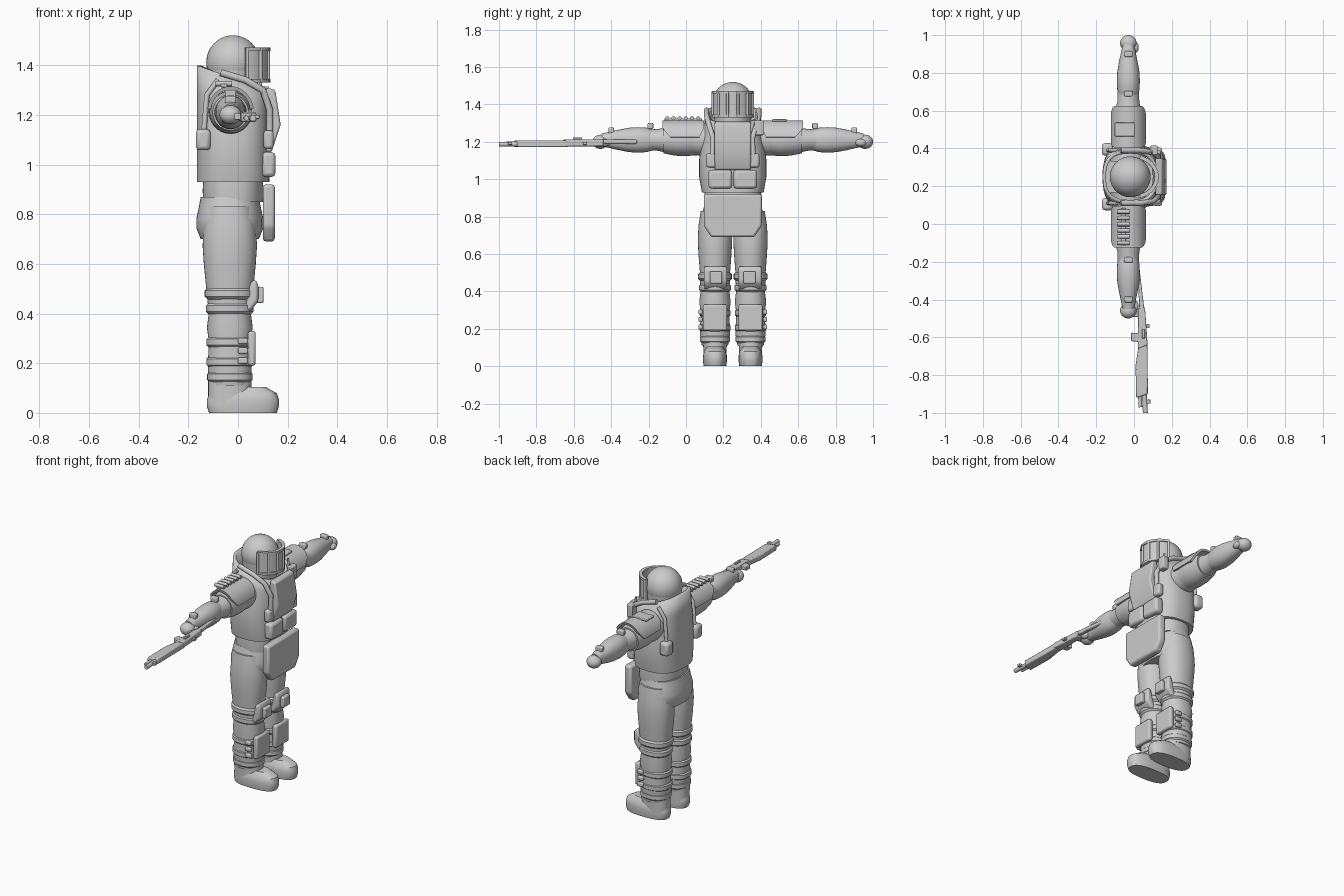
import bpy, bmesh, math
from mathutils import Vector, Matrix

if "Cube" in bpy.data.objects:
    bpy.data.objects.remove(bpy.data.objects["Cube"])

COLOUR = (.6, .6, .6, 1)
grey = bpy.data.materials.new("plain grey")
grey.use_nodes = True
grey.diffuse_color = COLOUR
grey.node_tree.nodes["Principled BSDF"].inputs["Base Color"].default_value = COLOUR

# Parts are placed around the body's middle, which sits at this y
BODY_Y = .25
BODY_X = -.02
LEG_X, LEG_Y = -.033, .095
ARM_X, ARM_Z = -.03, 1.21


def add_object(name, data, paired):
    data.materials.append(grey)
    part = bpy.data.objects.new(name, data)
    part.location.y = BODY_Y
    bpy.context.collection.objects.link(part)
    if paired:
        mirror = part.modifiers.new("other side", "MIRROR")
        mirror.use_axis = (False, True, False)
        mirror.use_mirror_merge = False
    return part


def finish(name, bm, paired, bevel=0):
    bmesh.ops.recalc_face_normals(bm, faces=bm.faces)
    mesh = bpy.data.meshes.new(name)
    bm.to_mesh(mesh)
    bm.free()
    mesh.shade_smooth()
    mesh.set_sharp_from_angle(angle=math.radians(38))
    part = add_object(name, mesh, paired)
    if bevel:
        rounding = part.modifiers.new("rounded edges", "BEVEL")
        rounding.width, rounding.segments = bevel, 2
    return part


def place(axis, a, b, along):
    return {"x": (along, a, b), "y": (a, along, b), "z": (a, b, along)}[axis]


def bridge(bm, lower, upper):
    for i in range(len(lower)):
        bm.faces.new((lower[i - 1], lower[i], upper[i], upper[i - 1]))


def stack(name, axis, start, end, centre, widths, depth=lambda w: w,
          shape=2, slope=0, top=True, paired=False, sides=40):
    """Evenly spaced rounded rings; the slope tips the upper rings."""
    bm = bmesh.new()
    rings = []
    for step, width in enumerate(widths):
        part = step / (len(widths) - 1)
        ring = []
        for i in range(sides):
            angle = math.tau * i / sides
            c, s = math.cos(angle), math.sin(angle)
            a = depth(width) * math.copysign(abs(c) ** (2 / shape), c)
            b = width * math.copysign(abs(s) ** (2 / shape), s)
            along = start + (end - start) * part + slope * part ** 4 * a
            ring.append(bm.verts.new(place(axis, centre[0] + a, centre[1] + b, along)))
        rings.append(ring)
    for lower, upper in zip(rings, rings[1:]):
        bridge(bm, lower, upper)
    bm.faces.new(rings[0])
    if top:
        bm.faces.new(rings[-1])
    return finish(name, bm, paired)


def prism(name, axis, outline, start, end, bevel=0, paired=False):
    bm = bmesh.new()
    lower, upper = ([bm.verts.new(place(axis, a, b, along)) for a, b in outline]
                    for along in (start, end))
    bm.faces.new(lower)
    bm.faces.new(upper)
    bridge(bm, lower, upper)
    return finish(name, bm, paired, bevel)


def box(name, centre, size, bevel=.006, paired=False):
    bm = bmesh.new()
    bmesh.ops.create_cube(bm, size=1, matrix=Matrix.LocRotScale(Vector(centre), None, Vector(size)))
    finish(name, bm, paired, bevel)


def ball(name, centre, radii, paired=False):
    bm = bmesh.new()
    bmesh.ops.create_uvsphere(bm, u_segments=32, v_segments=20, radius=1,
                              matrix=Matrix.LocRotScale(Vector(centre), None, Vector(radii)))
    finish(name, bm, paired)


def rod(name, start, end, radius):
    start, end = Vector(start), Vector(end)
    span = end - start
    bm = bmesh.new()
    bmesh.ops.create_cone(bm, cap_ends=True, segments=12, radius1=radius, radius2=radius, depth=span.length,
                          matrix=Matrix.LocRotScale((start + end) / 2, span.to_track_quat("Z", "Y"), None))
    finish(name, bm, False)


def strap(name, points, radius):
    curve = bpy.data.curves.new(name, "CURVE")
    curve.dimensions, curve.bevel_depth, curve.use_fill_caps = "3D", radius, True
    line = curve.splines.new("POLY")
    line.points.add(len(points) - 1)
    for point, position in zip(line.points, points):
        point.co = (*position, 1)
    add_object(name, curve, True)


def arc_band(centre, radii, start, end, thickness, steps=16):
    """Outline of a curved sheet between two angles in degrees."""
    angles = [math.radians(start + (end - start) * i / steps) for i in range(steps + 1)]
    outer, inner = ([(centre[0] + (radii[0] - inset) * math.cos(angle),
                      centre[1] + (radii[1] - inset) * math.sin(angle)) for angle in angles]
                    for inset in (0, thickness))
    return outer + inner[::-1]


# Trousers and waist
stack("trouser_hips", "z", .7, .87, (LEG_X, 0), (.15, .172, .172, .16, .15), lambda w: w * .78, shape=2.4)
stack("waist_band", "z", .85, .94, (BODY_X, 0), (.15, .153, .15), lambda w: w * .8, shape=2.4)

# Vest, open at the top with a collar that rises at the back
vest = stack("vest", "z", .93, 1.35, (BODY_X, 0), (.165, .18, .18, .172, .155, .14),
             lambda w: .146, shape=2.6, slope=-.33, top=False)
wall = vest.modifiers.new("collar thickness", "SOLIDIFY")
wall.thickness = .018

# Front flap, belly pouches and chest plate
prism("front_flap", "x", [(-.155, .92), (.155, .92), (.155, .75), (.115, .69), (-.115, .69), (-.155, .75)],
      .1, .148, bevel=.012)
box("belly_pouches", (.123, .067, 1), (.055, .125, .1), bevel=.015, paired=True)
prism("chest_plate", "y", [(.1, 1.05), (.135, 1.05), (.172, 1.16), (.15, 1.3), (.115, 1.31)],
      -.097, .097, bevel=.008)

# Helmet, neck and framed visor
ball("helmet", (BODY_X, 0, 1.41), (.108, .108, .11))
stack("neck", "z", 1.27, 1.4, (BODY_X, 0), (.095, .105))
prism("visor", "z", arc_band((0, 0), (.124, .11), -75, 75, .015), 1.34, 1.46)
for place_name, low in (("bottom", 1.33), ("top", 1.457)):
    prism("visor_rail_" + place_name, "z", arc_band((0, 0), (.13, .116), -75, 75, .02), low, low + .015)
for i in range(6):
    angle = math.radians(29 * (i - 2.5))
    x, y = .126 * math.cos(angle), .112 * math.sin(angle)
    rod(f"visor_post_{i}", (x, y, 1.33), (x, y, 1.47), .007)

# Harness straps, buckles and side pouches
strap("chest_straps", [(-.07, .14, 1.37), (.03, .14, 1.34), (.1, .13, 1.3), (.128, .105, 1.22), (.128, .11, 1.1)], .014)
box("strap_buckles", (.123, .115, 1.1), (.04, .055, .075), bevel=.012, paired=True)
strap("side_straps", [(-.08, .14, 1.34), (-.125, .14, 1.28), (-.14, .14, 1.1)], .011)
box("side_pouches", (-.14, .145, 1.1), (.06, .065, .085), bevel=.016, paired=True)

# Thighs and banded lower legs
leg = (LEG_X, LEG_Y)
stack("thighs", "z", .44, .83, leg, (.076, .082, .088, .092, .088, .076),
      lambda w: w * 1.3 - .01, shape=2.2, paired=True)
stack("shins", "z", .11, .46, leg, (.07, .08, .079, .076, .084, .077, .08),
      lambda w: w + .008, shape=2.2, paired=True)
for i, (height, radius) in enumerate(((.145, .08), (.205, .083), (.285, .083), (.42, .085), (.48, .09))):
    stack(f"leg_bands_{i}", "z", height - .024, height + .024, leg,
          (radius - .012, radius, radius, radius, radius - .012), lambda w: w + .011, shape=2.2, paired=True)
for i in range(3):
    box(f"leg_buckles_{i}", (.02, LEG_Y + .078, .21 + .04 * i), (.04, .022, .025), paired=True)

# Shin guards and knee pads
box("shin_guards", (.056, LEG_Y, .26), (.03, .13, .14), bevel=.01, paired=True)
prism("knee_pads", "y", [(.02, .4), (.055, .415), (.082, .45), (.082, .52), (.065, .54), (.05, .52)],
      LEG_Y - .065, LEG_Y + .06, bevel=.012, paired=True)
box("knee_blocks", (.088, LEG_Y - .005, .475), (.03, .065, .065), paired=True)

# Boots
stack("boot_feet", "z", 0, .105, (.02, LEG_Y), (.06, .064, .064, .06, .04),
      lambda w: w * 2.27, shape=2.6, paired=True)
stack("boot_ankles", "z", .03, .135, leg, (.06, .062, .064), lambda w: .087, shape=2.4, paired=True)

# Arms, sleeve cuffs, forearm guards and fists
arm = (ARM_X, ARM_Z)
stack("upper_arms", "y", .08, .48, arm, (.095, .086, .08, .075, .058, .055), paired=True)
stack("sleeve_cuffs", "y", .19, .37, arm, (.08, .087, .084, .072), paired=True)
stack("forearms", "y", .41, .7, arm, (.05, .065, .068, .065, .056, .045, .034),
      lambda w: w * .9, shape=2.2, paired=True)
ball("fists", (ARM_X, .708, 1.2), (.044, .042, .038), paired=True)
ball("thumbs", (.005, .685, 1.195), (.02, .03, .02), paired=True)
for place_name, along, height in (("elbow", .44, 1.285), ("wrist", .65, 1.26)):
    box(place_name + "_knobs", (ARM_X, along, height), (.045, .03, .032), paired=True)

# Shoulder pads: curved sheets whose ends slant in toward the lower edge
pads = prism("shoulder_pads", "y", arc_band((ARM_X, ARM_Z), (.094, .105), 8, 172, .014), .155, .375, paired=True)
for corner in pads.data.vertices:
    drop = max(0, 1.27 - corner.co.z)
    corner.co.y += drop * (-.9 if corner.co.y > .3 else .5)

# Plate on one shoulder, row of cartridges on the other
box("shoulder_plate", (-.05, .25, 1.315), (.105, .075, .014), bevel=.004)
box("cartridge_strip", (-.057, -.265, 1.318), (.025, .2, .014), bevel=.003)
for i in range(6):
    y = -.35 + i * .033
    rod(f"cartridge_{i}", (-.09, y, 1.326), (-.025, y, 1.326), .011)

# Radio with a short aerial
box("radio", (.105, .14, 1.275), (.04, .05, .08))
rod("radio_aerial", (.095, .125, 1.3), (.085, .125, 1.355), .006)

# Rifle lying flat in the hand
prism("rifle_stock", "z", [(.02, -.54), (.032, -.51), (.058, -.73), (.03, -.73)], 1.188, 1.212, bevel=.004)
prism("rifle_receiver", "z", [(.02, -.7), (.058, -.69), (.072, -.89), (.02, -.91)], 1.176, 1.212, bevel=.005)
for part_name, y in (("grip", -.7), ("magazine", -.83)):
    prism("rifle_" + part_name, "z", [(.03, y), (.03, y - .045), (-.015, y - .04), (-.015, y + .005)],
          1.18, 1.206, bevel=.004)
prism("rifle_handguard", "z", [(.025, -.89), (.07, -.88), (.074, -1.15), (.012, -1.17), (.008, -1)],
      1.172, 1.208, bevel=.006)
rod("rifle_barrel", (.052, -1.1, 1.188), (.06, -1.25, 1.187), .013)
rod("rifle_gas_tube", (.03, -1.1, 1.188), (.034, -1.22, 1.187), .01)
for place_name, x, y in (("rear", .07, -.79), ("front", .076, -1.19)):
    box("rifle_sight_" + place_name, (x, y, 1.192), (.022, .022, .016), bevel=.003)
box("rifle_bolt", (.05, -.83, 1.216), (.014, .05, .012), bevel=.003)
